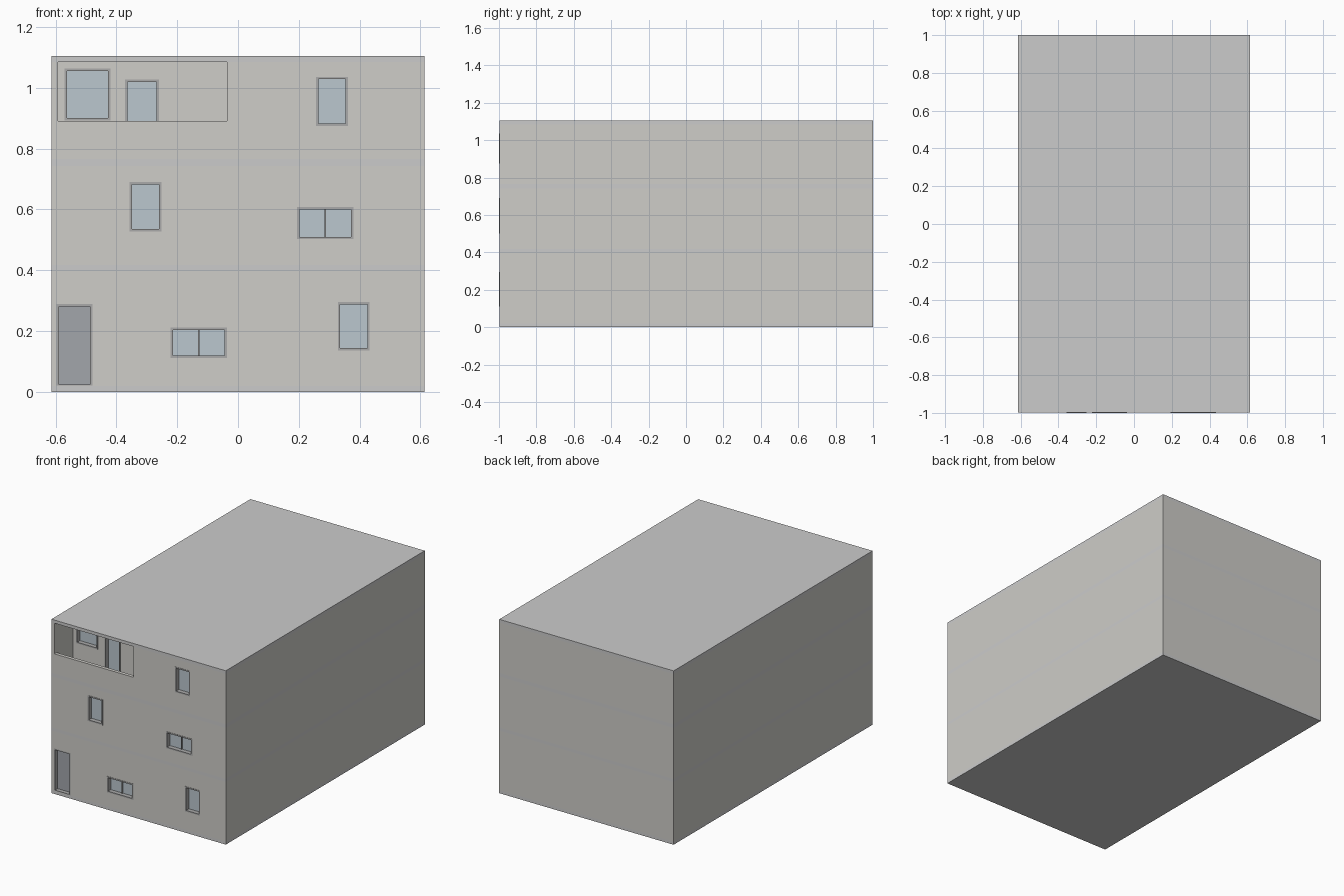
import bpy
import bmesh
from mathutils import Vector

if "Cube" in bpy.data.objects:
    bpy.data.objects.remove(bpy.data.objects["Cube"])


def material(name, rgb):
    m = bpy.data.materials.new(name)
    m.diffuse_color = (*rgb, 1)
    m.use_nodes = True
    m.node_tree.nodes["Principled BSDF"].inputs["Base Color"].default_value = m.diffuse_color
    return m


WALL = material("plaster", (0.62, 0.61, 0.58))
SLAB = material("concrete", (0.58, 0.58, 0.57))
FRAME = material("frame_grey", (0.40, 0.40, 0.40))
GLASS = material("glass_blue", (0.50, 0.57, 0.62))
DOOR = material("door_grey", (0.36, 0.38, 0.41))


def boxes(name, bounds, mat=None):
    """One object made of boxes given as (x0, x1, y0, y1, z0, z1)."""
    bm = bmesh.new()
    for x0, x1, y0, y1, z0, z1 in bounds:
        verts = bmesh.ops.create_cube(bm, size=1)["verts"]
        bmesh.ops.scale(bm, vec=Vector((x1 - x0, y1 - y0, z1 - z0)), verts=verts)
        bmesh.ops.translate(bm, vec=Vector(((x0 + x1) / 2, (y0 + y1) / 2, (z0 + z1) / 2)), verts=verts)
    me = bpy.data.meshes.new(name)
    bm.to_mesh(me)
    bm.free()
    ob = bpy.data.objects.new(name, me)
    bpy.context.collection.objects.link(ob)
    if mat:
        me.materials.append(mat)
    return ob


def cut(target, bounds):
    """Subtract a box from the target and remove the cutter."""
    cutter = boxes("cutter", [bounds])
    cutter.hide_render = True
    mod = target.modifiers.new("cut", "BOOLEAN")
    mod.operation = "DIFFERENCE"
    mod.solver = "EXACT"
    mod.object = cutter
    bpy.context.view_layer.objects.active = target
    bpy.ops.object.modifier_apply(modifier=mod.name)
    bpy.data.objects.remove(cutter)


W = 0.613          # half width
FRONT = -0.998     # facade plane
BACK = -0.81       # rear wall of the balcony
T = 0.008          # frame width

# Floor slabs and the storeys between them
levels = [(0, 0.02), (0.398, 0.418), (0.742, 0.765), (1.085, 1.105)]
for i, (z0, z1) in enumerate(levels):
    boxes(f"slab_{i}", [(-W, W, FRONT, 1, z0, z1)], SLAB)
storeys = [boxes(f"storey_{i}", [(-W, W, FRONT, 1, levels[i][1], levels[i + 1][0])], WALL)
           for i in range(3)]

# Balcony room and the opening above its parapet
cut(storeys[2], (-0.592, -0.036, FRONT + 0.022, BACK, 0.75, 1.1))
cut(storeys[2], (-0.592, -0.036, FRONT - 0.05, FRONT + 0.05, 0.89, 1.1))


def opening(name, storey, x0, x1, z0, z1, plane=FRONT, panes=1, panel=GLASS, proud=0.002):
    """Recess in the wall with a frame and a set-back glass or door panel."""
    cut(storeys[storey], (x0, x1, plane - 0.02, plane + 0.04, z0, z1))
    y0, y1 = plane - proud, plane + 0.035
    bars = [(x0, x0 + T, y0, y1, z0, z1), (x1 - T, x1, y0, y1, z0, z1),
            (x0 + T, x1 - T, y0, y1, z1 - T, z1)]
    if panel is GLASS or storey == 0:
        bars.append((x0 + T, x1 - T, y0, y1, z0, z0 + T * (1 if panel is GLASS else 0.5)))
    for k in range(1, panes):
        x = x0 + (x1 - x0) * k / panes
        bars.append((x - T / 3, x + T / 3, plane + 0.018, y1, z0 + T, z1 - T))
    boxes(name + "_frame", bars, FRAME)
    boxes(name + "_panel", [(x0 + T / 2, x1 - T / 2, plane + 0.026, plane + 0.038,
                             z0 + T / 4, z1 - T / 2)], panel)


# Facade openings
opening("entrance_door", 0, -0.596, -0.478, 0.021, 0.289, panel=DOOR, proud=0)
opening("ground_double_window", 0, -0.222, -0.036, 0.111, 0.212, panes=2)
opening("ground_window", 0, 0.328, 0.433, 0.136, 0.295)
opening("middle_window", 1, -0.357, -0.251, 0.528, 0.69)
opening("middle_double_window", 1, 0.194, 0.379, 0.502, 0.608, panes=2)
opening("upper_window", 2, 0.257, 0.362, 0.875, 1.036)

# Openings in the rear wall of the balcony
opening("balcony_window", 2, -0.57, -0.419, 0.893, 1.063, plane=BACK)
opening("balcony_door", 2, -0.371, -0.26, 0.766, 1.027, plane=BACK)

# Balcony door knob
bpy.ops.mesh.primitive_uv_sphere_add(segments=12, ring_count=8, radius=0.006,
                                     location=(-0.276, BACK + 0.02, 0.877))
knob = bpy.context.object
knob.name = "balcony_door_knob"
knob.data.materials.append(DOOR)
bpy.ops.object.shade_smooth_by_angle()

# Centre the depth on y = 0 with frames reaching y = -1
